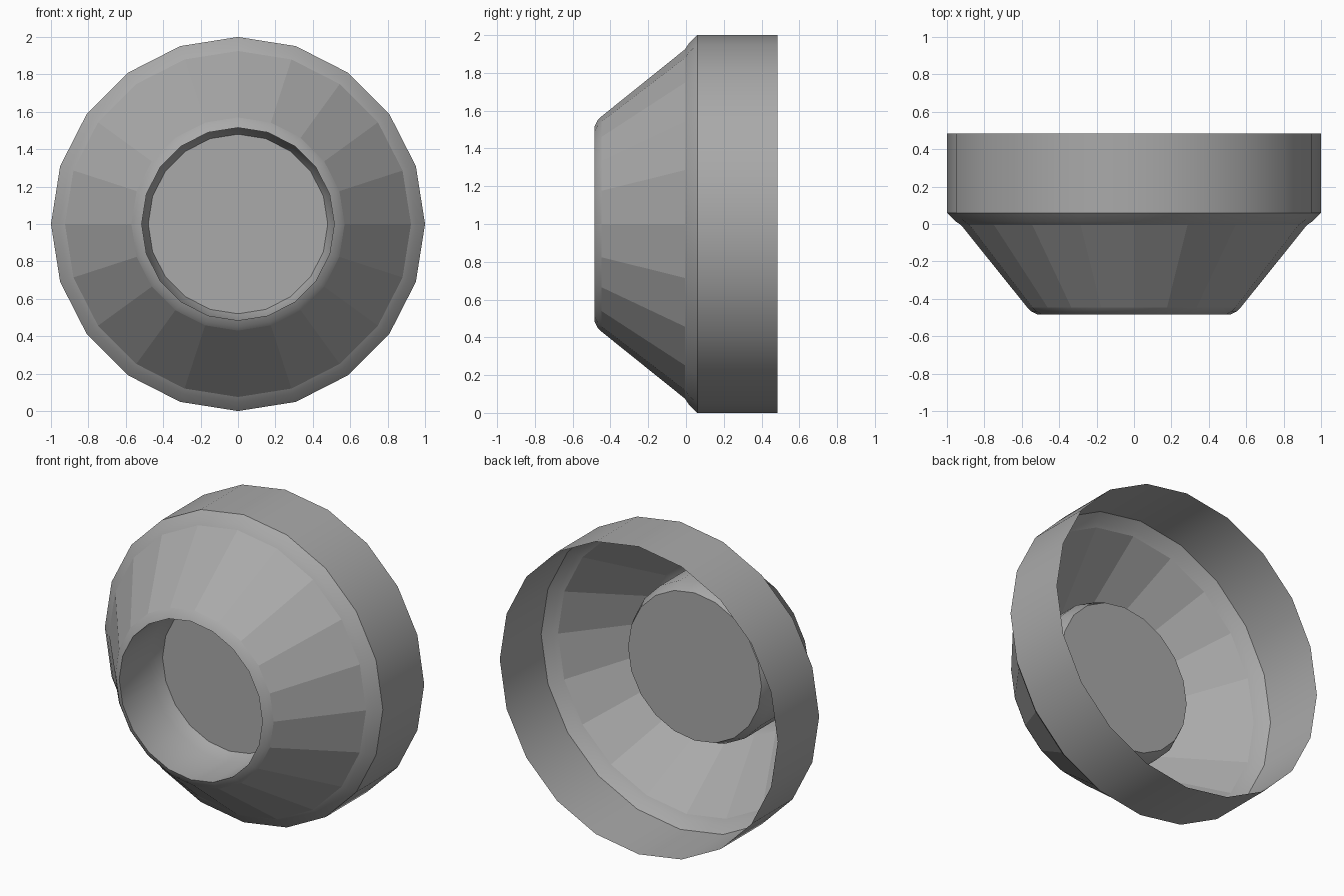
import bpy, bmesh, math

SIDES = 20
CENTRE_Z = 1.0

cube = bpy.data.objects.get("Cube")
if cube:
    bpy.data.objects.remove(cube, do_unlink=True)

grey = bpy.data.materials.new("plain grey")
grey.use_nodes = True
colour = (0.4, 0.4, 0.4, 1)
grey.diffuse_color = colour
grey.node_tree.nodes["Principled BSDF"].inputs["Base Color"].default_value = colour


def lathe(name, profile, flat_bands=(), cap=False):
    """Turn (radius, y) points around the y axis into an open shell."""
    bm = bmesh.new()
    rings = []
    for radius, y in profile:
        angles = [math.tau * i / SIDES for i in range(SIDES)]
        rings.append([bm.verts.new((radius * math.cos(a), y, CENTRE_Z + radius * math.sin(a)))
                      for a in angles])
    for band, (a, b) in enumerate(zip(rings, rings[1:])):
        for i in range(SIDES):
            j = (i + 1) % SIDES
            face = bm.faces.new((a[i], a[j], b[j], b[i]))
            face.smooth = band not in flat_bands
    if cap:
        bm.faces.new(rings[-1])
    # Keep the hard rims crisp and the rounded ones soft
    bm.normal_update()
    for edge in bm.edges:
        if len(edge.link_faces) == 2 and edge.calc_face_angle() > math.radians(32):
            edge.smooth = False
    mesh = bpy.data.meshes.new(name)
    bm.to_mesh(mesh)
    bm.free()
    mesh.materials.append(grey)
    obj = bpy.data.objects.new(name, mesh)
    bpy.context.collection.objects.link(obj)
    return obj


# Wide rear band, soft shoulder, faceted cone, rounded front lip,
# then the recessed socket wall closed by a disc
lathe("flared_housing", [
    (1.0, 0.485), (1.0, 0.06), (0.955, 0.015), (0.925, -0.005),
    (0.57, -0.447), (0.55, -0.467), (0.515, -0.485),
    (0.515, -0.17), (0.48, -0.09),
], flat_bands=(3,), cap=True)
